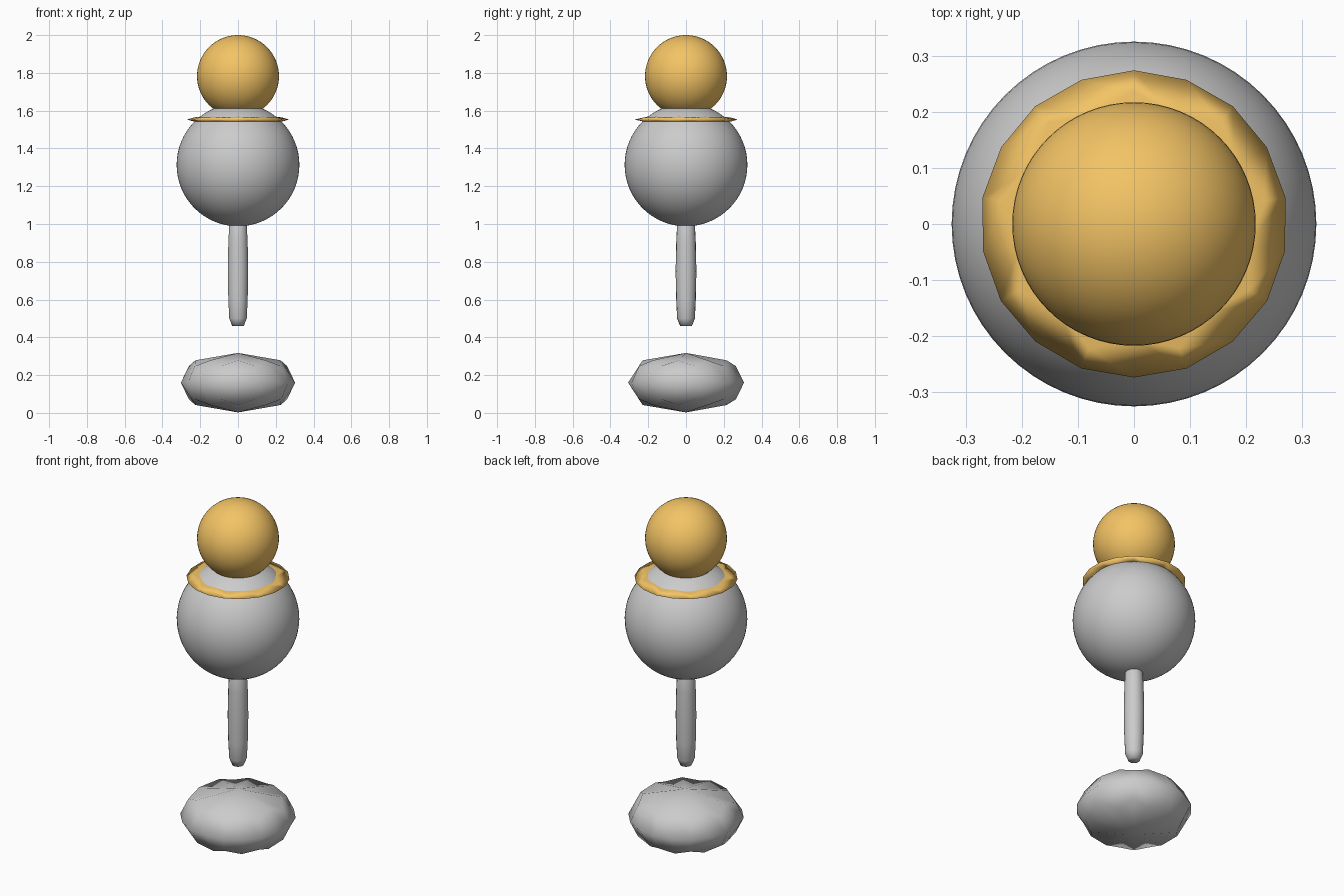
import bpy, bmesh, math

if "Cube" in bpy.data.objects:
    bpy.data.objects.remove(bpy.data.objects["Cube"])

gold = bpy.data.materials.new("gold")
gold.diffuse_color = (0.9, 0.55, 0.13, 1)
gold.use_nodes = True
gold.node_tree.nodes["Principled BSDF"].inputs["Base Color"].default_value = gold.diffuse_color


def finish(name, bm, mat=None):
    bmesh.ops.recalc_face_normals(bm, faces=bm.faces)
    for f in bm.faces:
        f.smooth = True
    me = bpy.data.meshes.new(name)
    bm.to_mesh(me)
    bm.free()
    if mat:
        me.materials.append(mat)
    ob = bpy.data.objects.new(name, me)
    bpy.context.collection.objects.link(ob)
    return ob


def ball(name, z, r, mat=None):
    bm = bmesh.new()
    bmesh.ops.create_uvsphere(bm, u_segments=64, v_segments=32, radius=r)
    ob = finish(name, bm, mat)
    ob.location.z = z
    return ob


def pebble(name, z, r, h, mat=None):
    # nine-sided drum rounded once, giving a scalloped 18-sided rim
    bm = bmesh.new()
    rr = r / (0.5 + 0.5 * math.cos(math.pi / 9) ** 2)
    bmesh.ops.create_cone(bm, cap_ends=True, segments=9,
                          radius1=rr, radius2=rr, depth=h)
    ob = finish(name, bm, mat)
    ob.location.z = z
    sub = ob.modifiers.new("round", 'SUBSURF')
    sub.levels = sub.render_levels = 1
    sub.use_limit_surface = False
    return ob


def lathe(name, profile, n):
    bm = bmesh.new()
    rings = [[bm.verts.new((r * math.sin(2 * math.pi * i / n),
                            r * math.cos(2 * math.pi * i / n), z))
              for i in range(n)] for r, z in profile]
    for a, b in zip(rings, rings[1:]):
        for i in range(n):
            j = (i + 1) % n
            bm.faces.new((a[i], a[j], b[j], b[i]))
    bm.faces.new(rings[0])
    bm.faces.new(rings[-1])
    return finish(name, bm)


# floating base stone
pebble("base", 0.16, 0.307, 0.315)

# bulging stem, upper end buried in the body
lathe("stem", [(0.031, 0.46), (0.047, 0.5), (0.052, 0.6), (0.055, 0.75),
               (0.052, 0.9), (0.047, 1.0), (0.031, 1.04)], 18)

# body, collar and head
ball("body", 1.313, 0.325)
pebble("collar", 1.553, 0.274, 0.04, gold)
ball("head", 1.783, 0.217, gold)
